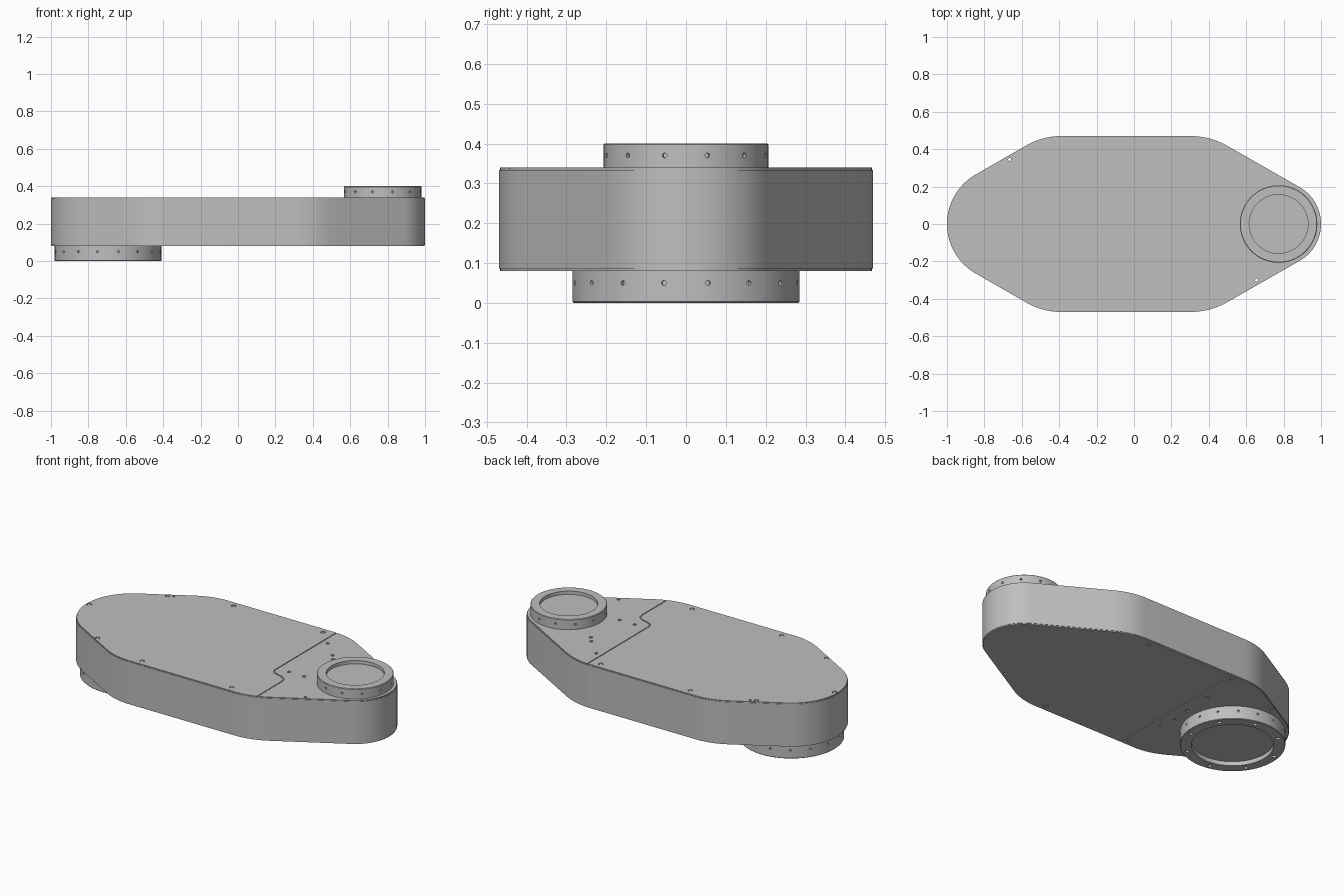
import bpy, bmesh
from math import pi, sin, cos, radians
from mathutils import Matrix, Vector

cube = bpy.data.objects.get("Cube")
if cube:
    bpy.data.objects.remove(cube, do_unlink=True)

grey = bpy.data.materials.new("machined_grey")
grey.use_nodes = True
colour = (0.52, 0.52, 0.52, 1)
grey.diffuse_color = colour
grey.node_tree.nodes["Principled BSDF"].inputs["Base Color"].default_value = colour

LARGE_X, SMALL_X = -0.695, 0.773
BOTTOM, TOP, COVER = 0.08, 0.34, 0.006


def finish(name, bm, smooth=True):
    bmesh.ops.recalc_face_normals(bm, faces=bm.faces)
    mesh = bpy.data.meshes.new(name)
    bm.to_mesh(mesh)
    bm.free()
    mesh.materials.append(grey)
    obj = bpy.data.objects.new(name, mesh)
    bpy.context.collection.objects.link(obj)
    if smooth:
        shade(obj)
    return obj


def activate(obj):
    bpy.ops.object.select_all(action='DESELECT')
    obj.select_set(True)
    bpy.context.view_layer.objects.active = obj


def shade(obj):
    activate(obj)
    bpy.ops.object.shade_smooth_by_angle(angle=radians(30))


def prism(bm, points, z0, z1):
    face = bm.faces.new([bm.verts.new((x, y, z0)) for x, y in points])
    new = bmesh.ops.extrude_face_region(bm, geom=[face])["geom"]
    verts = [v for v in new if isinstance(v, bmesh.types.BMVert)]
    bmesh.ops.translate(bm, verts=verts, vec=(0, 0, z1 - z0))


def outline(inset=0.0):
    """Arm outline: tangent arcs joined by straight flanks."""
    half = []
    for cx, cy, r, a0, a1 in ((SMALL_X, 0, 0.227, 0, 60), (0.304, 0.08, 0.39, 60, 90),
                              (-0.39, 0.1, 0.37, 90, 120), (LARGE_X, 0, 0.305, 120, 180)):
        for i in range(13):
            a = radians(a0 + (a1 - a0) * i / 12)
            half.append((cx + (r - inset) * cos(a), cy + (r - inset) * sin(a)))
    return half + [(x, -y) for x, y in half[-2:0:-1]]


def lathe(name, x, profile, steps=96):
    bm = bmesh.new()
    verts = [bm.verts.new((r, 0, z)) for r, z in profile]
    edges = [bm.edges.new(pair) for pair in zip(verts, verts[1:])]
    bmesh.ops.spin(bm, geom=verts + edges, cent=(0, 0, 0), axis=(0, 0, 1),
                   angle=2 * pi, steps=steps)
    bmesh.ops.remove_doubles(bm, verts=bm.verts, dist=0.0001)
    bmesh.ops.translate(bm, verts=bm.verts, vec=(x, 0, 0))
    return finish(name, bm)


def pin(bm, centre, radius, depth, axis=(0, 0, 1)):
    turn = Vector((0, 0, 1)).rotation_difference(Vector(axis)).to_matrix().to_4x4()
    bmesh.ops.create_cone(bm, cap_ends=True, segments=16, radius1=radius, radius2=radius,
                          depth=depth, matrix=Matrix.Translation(centre) @ turn)


def cut(targets, bm):
    cutter = finish("cutter", bm, smooth=False)
    cutter.hide_render = True
    for obj in targets:
        mod = obj.modifiers.new("cut", 'BOOLEAN')
        mod.operation, mod.solver, mod.object = 'DIFFERENCE', 'EXACT', cutter
        activate(obj)
        bpy.ops.object.modifier_move_to_index(modifier="cut", index=0)
        bpy.ops.object.modifier_apply(modifier="cut")
    bpy.data.objects.remove(cutter, do_unlink=True)


def slab(name, inset, z0, z1):
    bm = bmesh.new()
    prism(bm, outline(inset), z0, z1)
    return finish(name, bm)


# Housing with thin covers set in from its rim
housing = slab("housing", 0, BOTTOM + COVER, TOP - COVER)
top_cover = slab("top_cover", 0.003, TOP - COVER, TOP)
bottom_cover = slab("bottom_cover", 0.003, BOTTOM, BOTTOM + COVER)

# Seams between cover panels
seam = [(0.325, 0.6), (0.325, -0.11), (0.335, -0.135), (0.36, -0.147), (0.405, -0.16),
        (0.432, -0.18), (0.44, -0.21), (0.44, -0.6)]
gap = 0.005
bm = bmesh.new()
prism(bm, seam + [(x - gap, y - gap) for x, y in reversed(seam)], TOP - 0.004, TOP + 0.05)
cut([top_cover], bm)
bm = bmesh.new()
prism(bm, [(-0.298, -0.6), (-0.292, -0.6), (-0.292, 0.6), (-0.298, 0.6)], 0, BOTTOM + 0.004)
cut([bottom_cover], bm)

# Screw pockets and screw heads around both covers
rim = [(-0.98, 0)] + [(x, s * y) for s in (-1, 1)
                      for x, y in ((-0.33, 0.43), (0.26, 0.43), (-0.695, 0.33))]
top_holes = [(0.36, 0.33), (0.47, 0.22), (0.5, 0.18), (0.4, -0.09), (0.5, -0.09)]
bottom_holes = [(-0.36, 0.02), (-0.35, 0.2), (-0.37, -0.1), (-0.35, -0.2)]
for cover, z, holes in ((top_cover, TOP, top_holes), (bottom_cover, BOTTOM, bottom_holes)):
    bm, heads = bmesh.new(), bmesh.new()
    for x, y in rim:
        pin(bm, (x, y, z), 0.0135, 0.05)
        inward = -0.004 if z == TOP else 0.004
        pin(heads, (x, y, z + inward), 0.0095, 0.005)
    for x, y in holes:
        pin(bm, (x, y, z), 0.01, 0.05)
    cut([cover], bm)
    finish(cover.name + "_screws", heads)

# Holes running right through the arm
bm = bmesh.new()
for x, y in ((0.655, -0.3), (-0.665, 0.345)):
    pin(bm, (x, y, 0.2), 0.008, 0.6)
cut([housing, top_cover, bottom_cover], bm)

# Round joint flanges with shallow recessed faces
top_flange = lathe("top_flange", SMALL_X, [
    (0, TOP - 0.003), (0.207, TOP - 0.003), (0.207, 0.397), (0.204, 0.4), (0.157, 0.4),
    (0.157, 0.38), (0, 0.38)])
bottom_flange = lathe("bottom_flange", LARGE_X, [
    (0, BOTTOM + 0.003), (0.285, BOTTOM + 0.003), (0.285, 0.003), (0.282, 0), (0.222, 0),
    (0.222, 0.025), (0, 0.025)])

# Small radial holes round the flanges, and bolt holes under the large one
for flange, x, radius, z, count in ((top_flange, SMALL_X, 0.207, 0.37, 12),
                                    (bottom_flange, LARGE_X, 0.285, 0.05, 16)):
    bm = bmesh.new()
    for i in range(count):
        a = 2 * pi * (i + 0.5) / count
        d = Vector((cos(a), sin(a), 0))
        pin(bm, Vector((x, 0, z)) + d * radius, 0.006, 0.02, d)
        if flange is bottom_flange and i % 2:
            pin(bm, Vector((x, 0, 0)) + d * 0.255, 0.011, 0.03)
    cut([flange], bm)

for obj in (housing, top_cover, bottom_cover, top_flange, bottom_flange):
    shade(obj)
